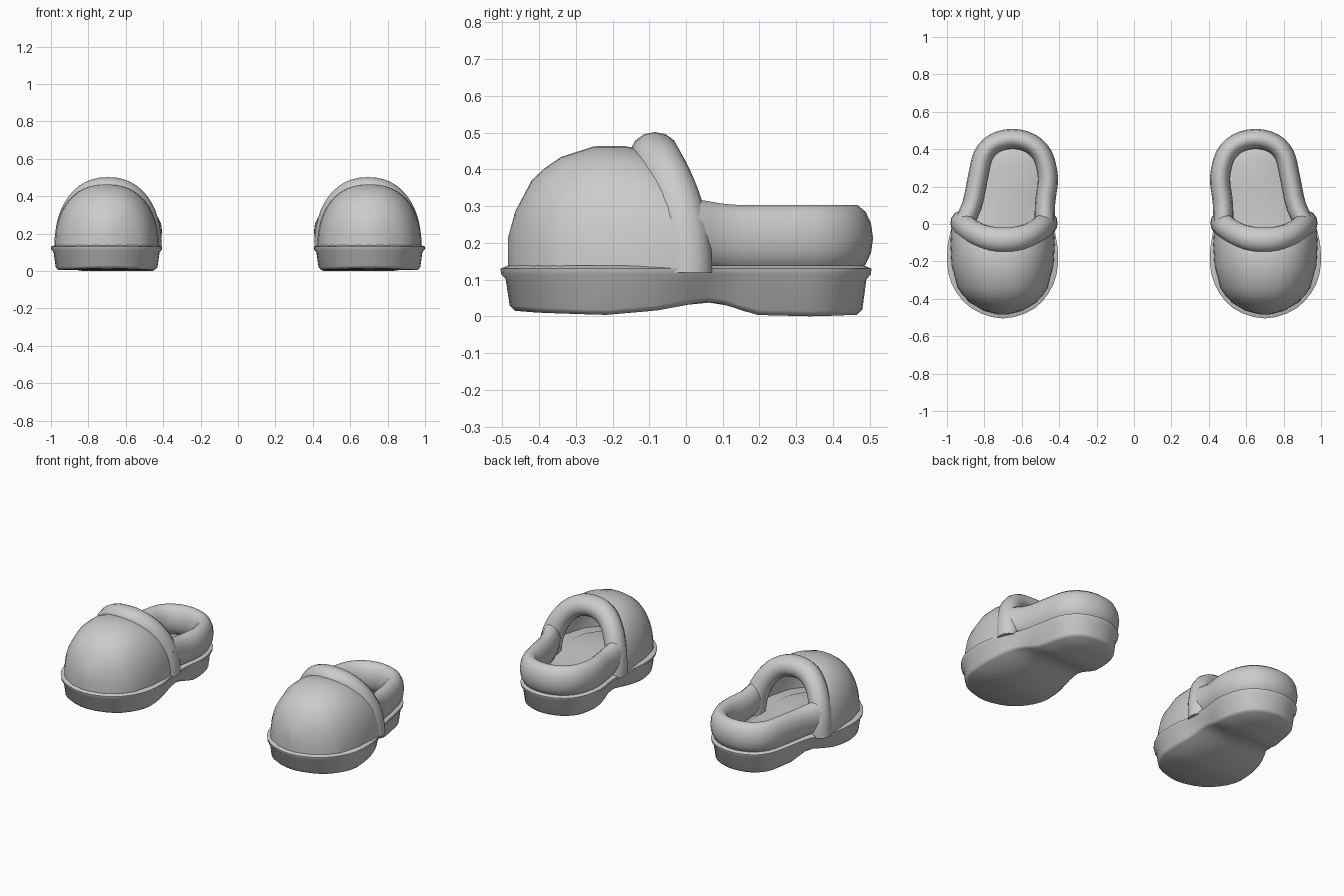
import bpy, bmesh
from math import sin, cos, pi, radians
from mathutils import Vector

if "Cube" in bpy.data.objects:
    bpy.data.objects.remove(bpy.data.objects["Cube"])

felt = bpy.data.materials.new("soft grey")
felt.use_nodes = True
felt.diffuse_color = (0.6, 0.6, 0.6, 1)
bsdf = next(n for n in felt.node_tree.nodes if n.type == "BSDF_PRINCIPLED")
bsdf.inputs["Base Color"].default_value = (0.6, 0.6, 0.6, 1)
bsdf.inputs["Roughness"].default_value = 0.8


def loft(name, rings, closed=True, cap_start=None, cap_end=None, sharp=45):
    """Skin rings of points and make the part for both feet."""
    for side, mirror in (("left", 1), ("right", -1)):
        bm = bmesh.new()
        rows = [[bm.verts.new((p[0] * mirror, p[1], p[2])) for p in r] for r in rings]
        n = len(rows[0])
        for a, b in zip(rows, rows[1:]):
            for i in range(n if closed else n - 1):
                j = (i + 1) % n
                bm.faces.new((a[i], a[j], b[j], b[i]))
        for row, cap in ((rows[0], cap_start), (rows[-1], cap_end)):
            if cap == "flat":
                bm.faces.new(row)
            elif cap == "strips":  # quads between the two sides of an outline
                h = n // 2
                bm.faces.new((row[0], row[1], row[-1]))
                bm.faces.new((row[h], row[h + 1], row[h - 1]))
                for i in range(1, h - 1):
                    bm.faces.new((row[i], row[i + 1], row[n - i - 1], row[n - i]))
        bmesh.ops.recalc_face_normals(bm, faces=bm.faces)
        mesh = bpy.data.meshes.new(side + "_" + name)
        bm.to_mesh(mesh)
        bm.free()
        mesh.materials.append(felt)
        for p in mesh.polygons:
            p.use_smooth = True
        mesh.set_sharp_from_angle(angle=radians(sharp))
        bpy.context.collection.objects.link(bpy.data.objects.new(side + "_" + name, mesh))


def lerp_table(table, y):
    for (y0, v0), (y1, v1) in zip(table, table[1:]):
        if y <= y1:
            return v0 + (v1 - v0) * max(0, (y - y0) / (y1 - y0))
    return table[-1][1]


# Footprint: y, inner x, outer x from toe to heel
foot = [(-0.505, 0.70, 0.70), (-0.45, 0.53, 0.87), (-0.32, 0.43, 0.975),
        (-0.17, 0.405, 1.0), (-0.02, 0.425, 0.975), (0.11, 0.425, 0.915),
        (0.25, 0.41, 0.885), (0.39, 0.445, 0.85), (0.475, 0.53, 0.77), (0.505, 0.65, 0.65)]
ctrl = [Vector((r, y)) for y, l, r in foot] + [Vector((l, y)) for y, l, r in foot[-2:0:-1]]
STEPS = 3
outline = []
for i in range(len(ctrl)):
    a, b, c, d = (ctrl[(i + k) % len(ctrl)] for k in (-1, 0, 1, 2))
    for s in range(STEPS):
        t = s / STEPS
        outline.append(0.5 * (2 * b + (c - a) * t + (2 * a - 5 * b + 4 * c - d) * t * t
                              + (3 * b - a - 3 * c + d) * t ** 3))
N = len(outline)


def inset(d):
    pts = []
    for i, p in enumerate(outline):
        t = (outline[(i + 1) % N] - outline[i - 1]).normalized()
        pts.append(p + Vector((-t.y, t.x)) * d)
    return pts


# Sole with a lip around the top and an arched underside
arch = [(-0.5, 0.018), (-0.4, 0.01), (-0.22, 0.004), (-0.08, 0.016), (0.05, 0.04),
        (0.1, 0.034), (0.19, 0.004), (0.35, 0.0), (0.5, 0.006)]
rings = []
for d, z, lift in ((0.04, 0, 1), (0.025, 0.014, 1), (0.014, 0.10, 0.1), (0.002, 0.115, 0),
                   (0, 0.13, 0), (0.02, 0.138, 0)):
    rings.append([(p.x, p.y, z + lift * lerp_table(arch, p.y)) for p in inset(d)])
loft("sole", rings, cap_start="strips", cap_end="strips")

# Toe cap: rounded arches whose rear edge leans back toward the ground
POWER = 0.87
shell = inset(0.018)
half = N // 2
outer_side = [(p.y, p.x) for p in shell[:half + 1]]
inner_side = [(shell[-i % N].y, shell[-i % N].x) for i in range(half + 1)]
ridge = [(-0.484, 0.215), (-0.465, 0.285), (-0.42, 0.37), (-0.385, 0.403), (-0.34, 0.434),
         (-0.25, 0.463), (-0.17, 0.464), (-0.12, 0.455), (-0.085, 0.44)]
ARC = 24
rings = []
for y, h in ridge:
    l, r = lerp_table(inner_side, y), lerp_table(outer_side, y)
    lean = max(0, (y + 0.34) / 0.255) * 0.09
    ring = []
    for k in range(ARC + 1):
        a = pi * k / ARC
        s = max(0, sin(a)) ** POWER
        c = abs(cos(a)) ** POWER * (1 if cos(a) > 0 else -1)
        ring.append(((l + r) / 2 + (r - l) / 2 * c, y + lean * (1 - s ** 2.2),
                     0.12 + (h - 0.12) * s))
    rings.append(ring)
loft("toe_cap", rings, closed=False, cap_start="flat", sharp=60)


def tube(name, path, normals, radius, depth_axis, depth):
    """Sweep an oval along a path."""
    rings = []
    for p, nrm in zip(path, normals):
        rings.append([p + nrm * radius * cos(a) + depth_axis * depth * sin(a)
                      for a in (2 * pi * k / 14 for k in range(14))])
    loft(name, rings, cap_start="flat", cap_end="flat", sharp=60)


# Padded collar arching over the instep
path, normals = [], []
for k in range(ARC + 1):
    a = pi * k / ARC
    s = max(0, sin(a)) ** POWER
    c = abs(cos(a)) ** POWER * (1 if cos(a) > 0 else -1)
    path.append(Vector((0.695 + 0.225 * c, 0.005 - 0.09 * s ** 2.2, 0.12 + 0.32 * s)))
    normals.append(Vector((cos(a), 0, sin(a))))
tube("instep_collar", path, normals, 0.062, Vector((0, 1, 0)), 0.068)

# Padded roll around the heel
path, normals = [], []
for p, q in zip(inset(0.05), outline):
    if p.y > -0.03:
        rise = 0.02 * max(0, 1 - max(0, p.y) / 0.12)
        path.append(Vector((p.x, p.y, 0.213 + rise)))
        normals.append(Vector((q.x - p.x, q.y - p.y, 0)).normalized())
tube("heel_roll", path, normals, 0.054, Vector((0, 0, 1)), 0.092)

# Insole lining the inside
loft("insole", [[(p.x, p.y, z) for p in inset(d)] for d, z in ((0.07, 0.13), (0.11, 0.15))],
     cap_end="strips")
